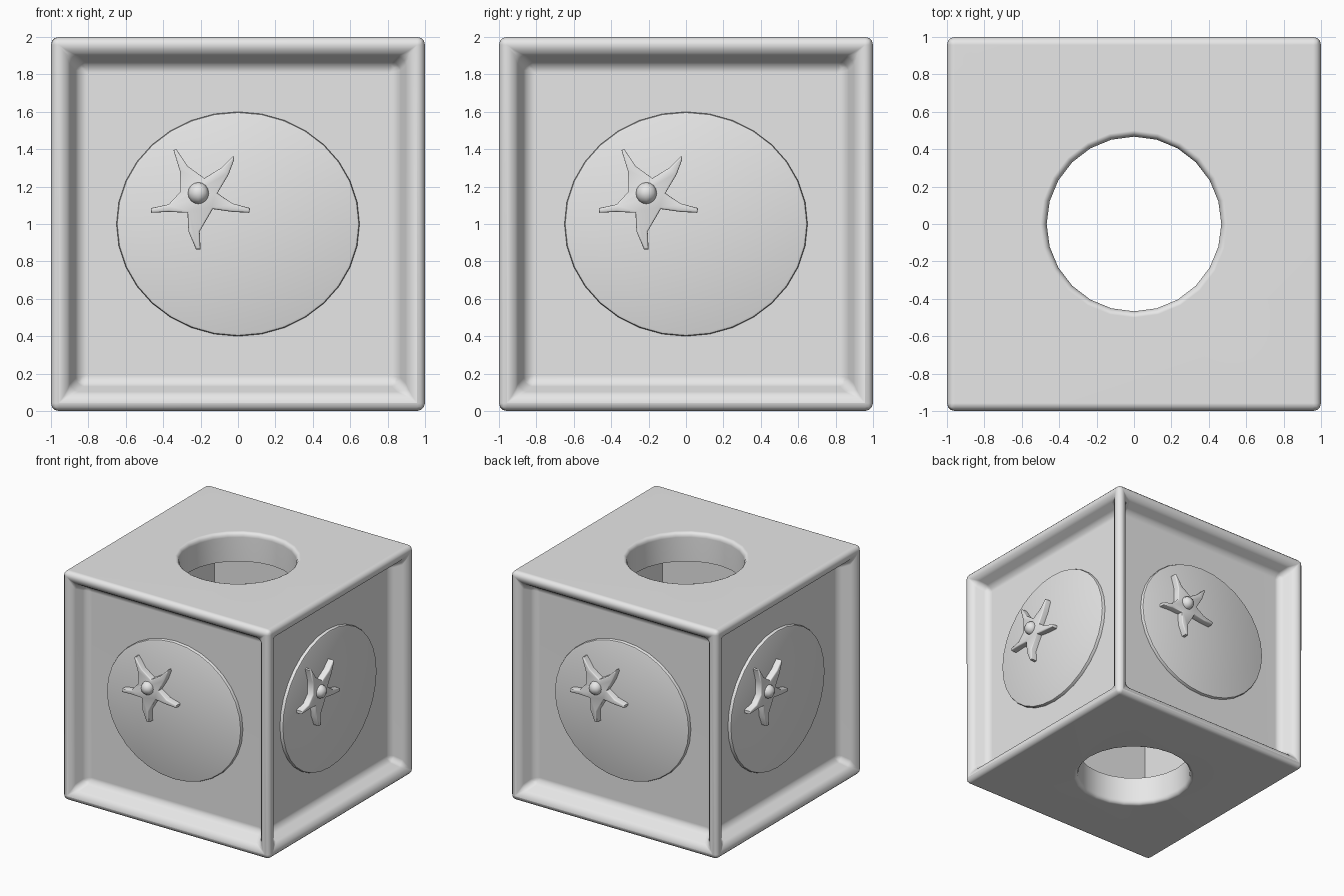
import bpy, bmesh
from math import cos, sin, pi
from mathutils import Matrix, Vector

old = bpy.data.objects.get("Cube")
if old:
    bpy.data.objects.remove(old, do_unlink=True)

grey = bpy.data.materials.new("plain_grey")
grey.use_nodes = True
grey.diffuse_color = (0.8, 0.8, 0.8, 1)
grey.node_tree.nodes["Principled BSDF"].inputs["Base Color"].default_value = (0.8, 0.8, 0.8, 1)

PANEL, DISC, STAR = 0.86, 0.89, 0.945  # distances of the layers from the middle


def make(name, bm):
    bmesh.ops.recalc_face_normals(bm, faces=bm.faces)
    mesh = bpy.data.meshes.new(name)
    bm.to_mesh(mesh)
    bm.free()
    mesh.materials.append(grey)
    ob = bpy.data.objects.new(name, mesh)
    bpy.context.collection.objects.link(ob)
    return ob


def activate(ob):
    bpy.ops.object.select_all(action='DESELECT')
    ob.select_set(True)
    bpy.context.view_layer.objects.active = ob


def smooth(ob, angle=0.7):
    activate(ob)
    bpy.ops.object.shade_smooth_by_angle(angle=angle)


def modify(ob, kind, **settings):
    activate(ob)
    mod = ob.modifiers.new(kind.lower(), kind)
    for key, value in settings.items():
        setattr(mod, key, value)
    bpy.ops.object.modifier_apply(modifier=mod.name)


def slab(name, outline, back, front, soft, angle=0.7):
    """Extrude an (x, z) outline towards -y, with a softened front rim."""
    bm = bmesh.new()
    face = bm.faces.new([bm.verts.new((x, -back, z)) for x, z in outline])
    top = bmesh.ops.extrude_face_region(bm, geom=[face])["geom"]
    bmesh.ops.translate(bm, vec=(0, back - front, 0),
                        verts=[v for v in top if isinstance(v, bmesh.types.BMVert)])
    cap = next(f for f in top if isinstance(f, bmesh.types.BMFace))
    bmesh.ops.bevel(bm, geom=list(cap.edges), offset=soft, segments=2,
                    profile=0.5, affect='EDGES')
    ob = make(name, bm)
    smooth(ob, angle)
    return ob


# Box body with a sloping recess on each of the four sides
bm = bmesh.new()
bmesh.ops.create_cube(bm, size=2, matrix=Matrix.Translation((0, 0, 1)))
sides = [f for f in bm.faces if abs(f.normal.z) < 0.5]
bmesh.ops.inset_individual(bm, faces=sides, thickness=0.12)
bmesh.ops.inset_individual(bm, faces=sides, thickness=0.09, depth=PANEL - 1)
body = make("box_body", bm)
modify(body, 'BEVEL', width=0.045, segments=3, limit_method='ANGLE')

# Hollow inside
bm = bmesh.new()
bmesh.ops.create_cube(bm, size=1.5, matrix=Matrix.Translation((0, 0, 1)))
cavity = make("cavity_cutter", bm)

# Round openings through top and bottom, flared to a soft rim
bm = bmesh.new()
flare = [(0.5, 1.01), (0.5, 1.0), (0.483, 0.993), (0.472, 0.98), (0.467, 0.96)]
profile = [(r, 1 - h) for r, h in flare] + [(r, 1 + h) for r, h in reversed(flare)]
rings = [[bm.verts.new((r * cos(k * pi / 12), r * sin(k * pi / 12), z))
          for k in range(24)] for r, z in profile]
for a, b in zip(rings, rings[1:]):
    for k in range(24):
        n = (k + 1) % 24
        bm.faces.new((a[k], a[n], b[n], b[k]))
bm.faces.new(rings[0])
bm.faces.new(rings[-1])
opening = make("opening_cutter", bm)

for cutter in (cavity, opening):
    modify(body, 'BOOLEAN', object=cutter, operation='DIFFERENCE', solver='EXACT')
    bpy.data.objects.remove(cutter, do_unlink=True)
smooth(body)
modify(body, 'WEIGHTED_NORMAL', keep_sharp=True)

# Raised oval disc
oval = [(0.65 * cos(k * pi / 16), 1 + 0.6 * sin(k * pi / 16)) for k in range(32)]
disc = slab("oval_disc", oval, PANEL - 0.02, DISC, 0.014)

# Five-armed leaf crown
crown = [(-0.33, 1.40), (-0.27, 1.31), (-0.18, 1.245), (-0.09, 1.30), (-0.025, 1.365),
         (-0.02, 1.345), (-0.05, 1.265), (-0.11, 1.165), (-0.03, 1.11), (0.065, 1.085),
         (0.06, 1.06), (-0.03, 1.065), (-0.135, 1.08), (-0.205, 0.96), (-0.2, 0.865),
         (-0.225, 0.865), (-0.265, 0.96), (-0.27, 1.06), (-0.37, 1.065), (-0.465, 1.06),
         (-0.465, 1.085), (-0.37, 1.105), (-0.31, 1.17), (-0.31, 1.28), (-0.345, 1.395)]
leaf = slab("leaf_crown", crown, DISC - 0.02, STAR, 0.009, 0.9)

# Stem knob in the middle of the crown
bm = bmesh.new()
bmesh.ops.create_uvsphere(bm, u_segments=8, v_segments=8, radius=0.058,
                          matrix=Matrix.Translation((-0.212, -0.94, 1.165)))
knob = make("stem_knob", bm)
smooth(knob, 1.0)

# Repeat the relief on the other three sides
for ob in (disc, leaf, knob):
    base = ob.name
    ob.name = "front_" + base
    for turn, side in enumerate(("left", "back", "right"), 1):
        copy = ob.copy()
        copy.name = side + "_" + base
        copy.rotation_euler.z = turn * pi / 2
        bpy.context.collection.objects.link(copy)
